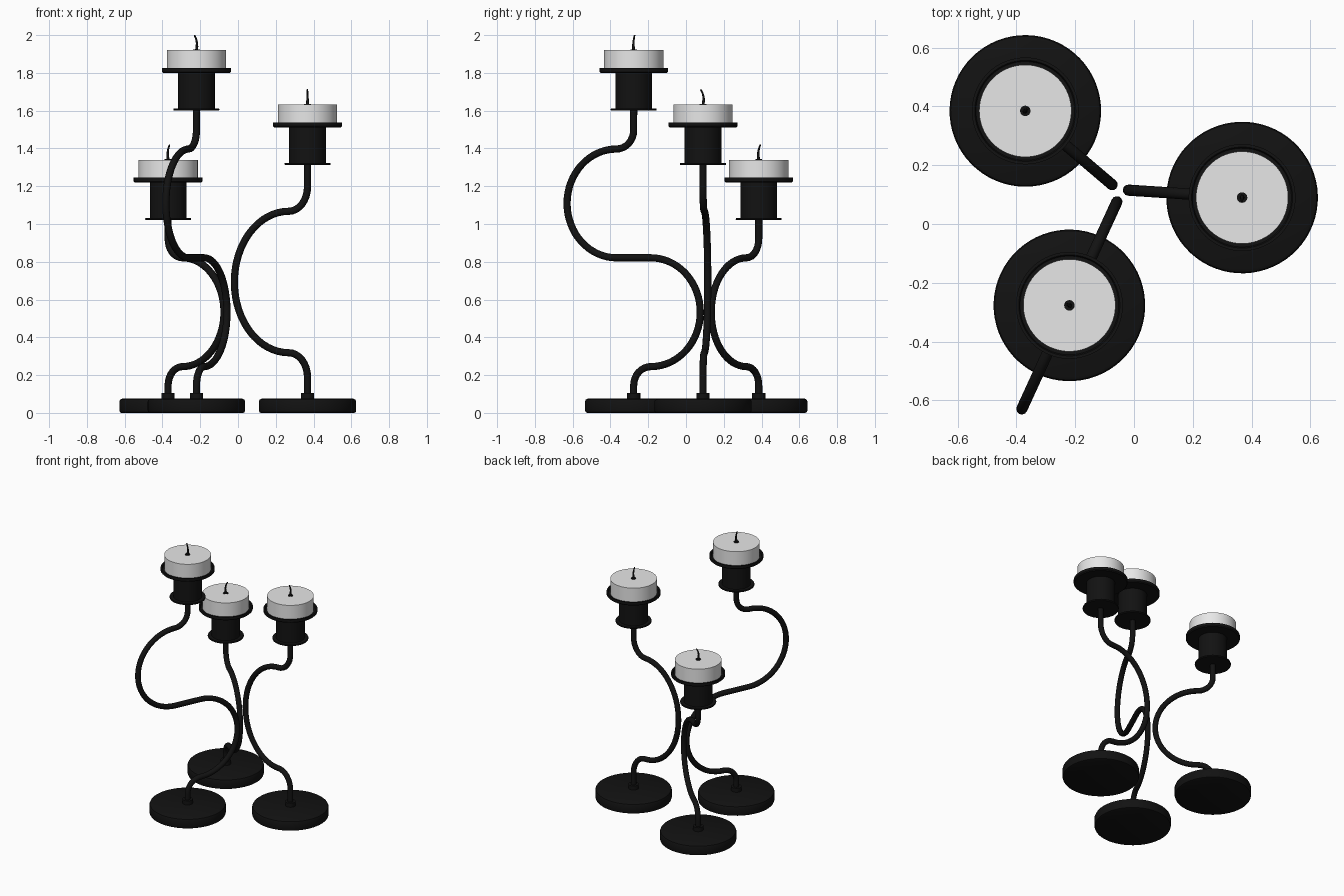
import bpy, bmesh
from math import sin, cos, pi, radians, atan2
from mathutils import Vector

if "Cube" in bpy.data.objects:
    bpy.data.objects.remove(bpy.data.objects["Cube"])


def material(name, rgb):
    m = bpy.data.materials.new(name)
    m.use_nodes = True
    m.diffuse_color = (*rgb, 1)
    m.node_tree.nodes["Principled BSDF"].inputs["Base Color"].default_value = (*rgb, 1)
    return m


IRON = material("black iron", (0.006, 0.006, 0.006))
WAX = material("white wax", (0.8, 0.8, 0.8))


def place(ob, mat, loc, turn):
    ob.data.materials.append(mat)
    ob.location = loc
    ob.rotation_euler.z = turn
    bpy.ops.object.select_all(action="DESELECT")
    ob.select_set(True)
    bpy.context.view_layer.objects.active = ob
    if ob.type == "CURVE":
        bpy.ops.object.convert(target="MESH")
    bpy.ops.object.shade_smooth_by_angle(angle=radians(35))
    return bpy.context.object


def lathe(name, profile, mat, loc, turn, sides=64):
    """Revolve (radius, height) points around the vertical axis."""
    bm = bmesh.new()
    vs = [bm.verts.new((r, 0, z)) for r, z in profile]
    es = [bm.edges.new(p) for p in zip(vs, vs[1:])]
    bmesh.ops.spin(bm, geom=vs + es, cent=(0, 0, 0), axis=(0, 0, 1),
                   angle=2 * pi, steps=sides, use_merge=True)
    bmesh.ops.remove_doubles(bm, verts=bm.verts, dist=0.0001)
    bmesh.ops.recalc_face_normals(bm, faces=bm.faces)
    me = bpy.data.meshes.new(name)
    bm.to_mesh(me)
    bm.free()
    ob = bpy.data.objects.new(name, me)
    bpy.context.collection.objects.link(ob)
    return place(ob, mat, loc, turn)


def tube(name, points, radius, mat, loc, turn, tip=1.0):
    """Sweep a round section along a path."""
    cu = bpy.data.curves.new(name, "CURVE")
    cu.dimensions = "3D"
    cu.bevel_depth = radius
    cu.bevel_resolution = 4
    cu.use_fill_caps = True
    sp = cu.splines.new("POLY")
    sp.points.add(len(points) - 1)
    for i, (p, co) in enumerate(zip(sp.points, points)):
        p.co = (*co, 1)
        p.radius = 1 + (tip - 1) * i / (len(points) - 1)
    ob = bpy.data.objects.new(name, cu)
    bpy.context.collection.objects.link(ob)
    return place(ob, mat, loc, turn)


def arc(cx, cz, r, start, end, steps):
    angles = [radians(start + (end - start) * i / steps) for i in range(steps + 1)]
    return [(cx + r * cos(a), 0, cz + r * sin(a)) for a in angles]


BEND, LOOP = 0.1, 0.288
LOW, MID = 0.245, 0.245 + 2 * LOOP


def stem_path(top, double, stretch):
    """Short bend out, one or two half loops, short bend back to the axis."""
    pts = [(0, 0, 0.04)]
    pts += arc(BEND, LOW - BEND, BEND, 180, 90, 8)
    pts += arc(BEND, LOW + LOOP, LOOP, -90, 90, 32)[1:]
    if double:
        pts += arc(-BEND, MID + LOOP, LOOP, 270, 90, 32)
        pts += arc(-BEND, MID + 2 * LOOP + BEND, BEND, -90, 0, 8)[1:]
    else:
        pts += arc(BEND, MID + BEND, BEND, 270, 180, 8)[1:]
    pts = [(x, y, z * stretch) for x, y, z in pts]
    return pts + [(0, 0, top + 0.01)]


BASE = [(0, 0), (0.247, 0), (0.255, 0.004), (0.258, 0.014), (0.258, 0.06),
        (0.254, 0.07), (0.244, 0.075), (0, 0.075)]
COLLAR = [(0, 0.07), (0.035, 0.07), (0.035, 0.105), (0, 0.105)]
CUP = [(0, 0), (0.12, 0), (0.122, 0.006), (0.12, 0.012), (0.097, 0.012),
       (0.097, 0.2), (0.176, 0.2), (0.182, 0.206), (0.182, 0.225),
       (0.172, 0.225), (0.168, 0.214), (0, 0.214)]
CANDLE = [(0, 0.212), (0.157, 0.212), (0.157, 0.32), (0, 0.32)]
WICK_SEAT = [(0, 0.318), (0.018, 0.318), (0.018, 0.323), (0, 0.323)]
WICK = [(0, 0, 0.315), (0, -0.003, 0.34), (0, -0.003, 0.36),
        (0, 0.002, 0.38), (0, 0.012, 0.4)]

# name, position, direction of the lower loop, cup height, double loop, stretch
HOLDERS = [
    ("tall", (-0.22, -0.277), (0.417, 0.909), 1.6, True, 1.0),
    ("middle", (0.368, 0.09), (-0.998, 0.065), 1.312, False, 1.3),
    ("short", (-0.37, 0.385), (0.762, -0.648), 1.02, False, 1.0),
]

for name, (x, y), (dx, dy), height, double, stretch in HOLDERS:
    turn = atan2(dy, dx)
    floor, cup = Vector((x, y, 0)), Vector((x, y, height))
    lathe(name + "_base", BASE, IRON, floor, turn)
    lathe(name + "_collar", COLLAR, IRON, floor, turn, 24)
    tube(name + "_stem", stem_path(height, double, stretch), 0.019, IRON, floor, turn)
    lathe(name + "_cup", CUP, IRON, cup, turn)
    lathe(name + "_candle", CANDLE, WAX, cup, turn)
    lathe(name + "_wick_seat", WICK_SEAT, IRON, cup, turn, 16)
    tube(name + "_wick", WICK, 0.008, IRON, cup, turn, tip=0.5)
